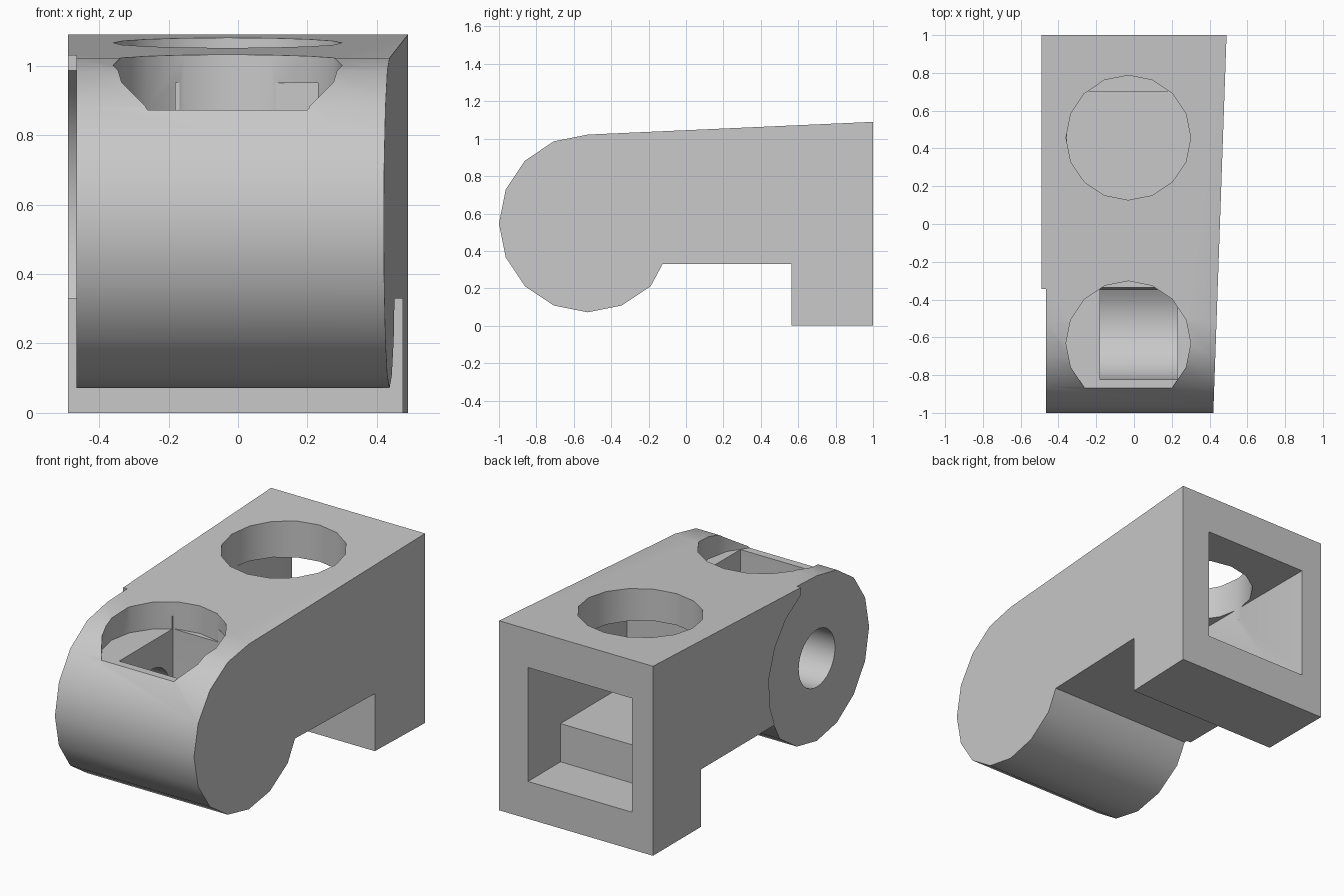
import bpy, bmesh, math

if "Cube" in bpy.data.objects:
    bpy.data.objects.remove(bpy.data.objects["Cube"])

grey = bpy.data.materials.new("light_grey")
grey.diffuse_color = (0.58, 0.58, 0.58, 1)
grey.use_nodes = True
grey.node_tree.nodes["Principled BSDF"].inputs["Base Color"].default_value = grey.diffuse_color


def prism(name, profile, left, right):
    """Extrude a (y, z) profile along x; right may depend on y."""
    bm = bmesh.new()
    a = [bm.verts.new((left, y, z)) for y, z in profile]
    b = [bm.verts.new((right(y) if callable(right) else right, y, z)) for y, z in profile]
    bm.faces.new(a)
    bm.faces.new(b[::-1])
    n = len(a)
    for i in range(n):
        j = (i + 1) % n
        bm.faces.new((a[i], b[i], b[j], a[j]))
    bmesh.ops.recalc_face_normals(bm, faces=bm.faces)
    mesh = bpy.data.meshes.new(name)
    bm.to_mesh(mesh)
    bm.free()
    mesh.materials.append(grey)
    ob = bpy.data.objects.new(name, mesh)
    bpy.context.collection.objects.link(ob)
    return ob


def cylinder(name, radius, depth, location, sides, rotation=(0, 0, 0)):
    bpy.ops.mesh.primitive_cylinder_add(vertices=sides, radius=radius, depth=depth,
                                        location=location, rotation=rotation)
    ob = bpy.context.object
    ob.name = name
    ob.data.materials.append(grey)
    return ob


def arc(radius, start, end, steps):
    """Points on a circle about the barrel axis, in (y, z)."""
    pts = []
    for i in range(steps + 1):
        t = math.radians(start + (end - start) * i / steps)
        pts.append((-0.525 + radius * math.cos(t), 0.547 + radius * math.sin(t)))
    return pts


# Body: rounded front barrel, long bar and rear foot, tapered on the right
outline = arc(0.475, 90, 315, 10) + [(-0.125, 0.33), (0.565, 0.33), (0.565, 0), (1, 0), (1, 1.09)]
body = prism("bracket_body", outline, -0.49, lambda y: 0.455 + 0.035 * y)

cutters = [
    # Shallow round recess on the left of the barrel
    prism("side_recess", [(-1.1, 1.2), (-1.1, -0.1), (-0.118, -0.1)]
          + arc(0.475, -30, 67.5, 5) + [(-0.343, 1.2)], -0.6, -0.465),
    # Stepped rear cavity, open at the back
    prism("rear_cavity", [(0.1, 0.435), (0.705, 0.435), (0.705, 0.215),
                          (1.1, 0.215), (1.1, 0.87), (0.1, 0.87)], -0.355, 0.305),
    # Round top holes
    cylinder("rear_top_hole", 0.33, 0.5, (-0.03, 0.457, 1.05), 16),
    cylinder("front_top_hole", 0.33, 0.5, (-0.03, -0.632, 1.123), 16),
    # Front pocket with a curved floor
    prism("front_pocket", [(-0.822, 0.95), (-0.822, 0.547)] + arc(0.297, 190, 307, 12)
          + [(-0.335, 0.547), (-0.335, 0.95)], -0.18, 0.23),
    # Axle hole from the left into the pocket
    cylinder("axle_hole", 0.165, 0.5, (-0.37, -0.525, 0.547), 32, (0, math.pi / 2, 0)),
]

for cutter in cutters:
    cutter.hide_render = True
    mod = body.modifiers.new(cutter.name, 'BOOLEAN')
    mod.operation = 'DIFFERENCE'
    mod.solver = 'EXACT'
    mod.object = cutter

bpy.ops.object.select_all(action='DESELECT')
body.select_set(True)
bpy.context.view_layer.objects.active = body
for mod in list(body.modifiers):
    bpy.ops.object.modifier_apply(modifier=mod.name)
for cutter in cutters:
    bpy.data.objects.remove(cutter)
bpy.ops.object.shade_smooth_by_angle(angle=math.radians(30))
